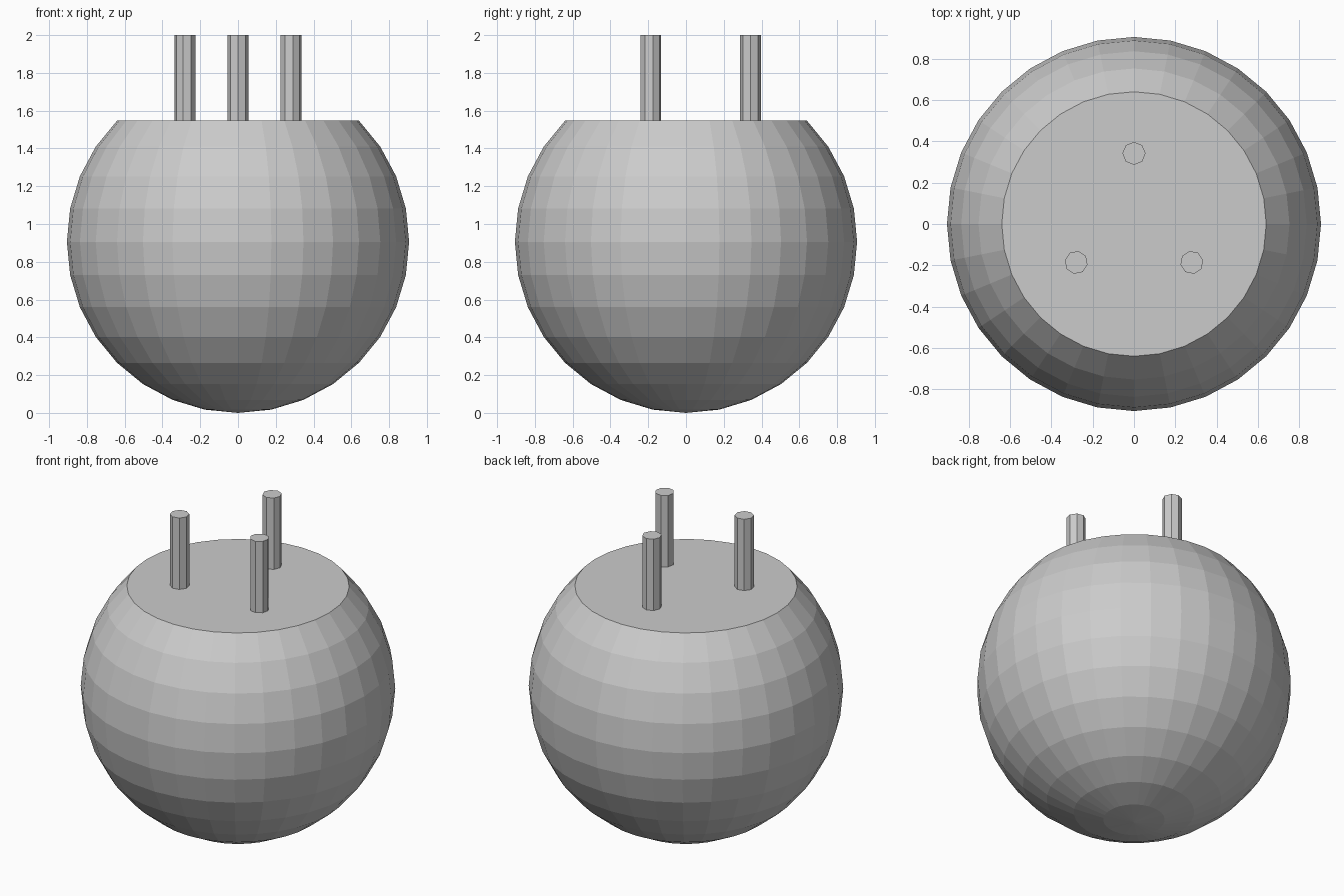
import bpy, bmesh
from math import sin, cos, pi, radians, atan2

if "Cube" in bpy.data.objects:
    bpy.data.objects.remove(bpy.data.objects["Cube"])

R = 0.906          # ball radius
TOP = R + R * sin(pi / 4)


def link(name, bm):
    mesh = bpy.data.meshes.new(name)
    bm.to_mesh(mesh)
    bm.free()
    obj = bpy.data.objects.new(name, mesh)
    bpy.context.collection.objects.link(obj)
    return obj


# Round body: faceted ball with its upper cap sliced off flat
bm = bmesh.new()
bmesh.ops.create_uvsphere(bm, u_segments=32, v_segments=16, radius=R)
bmesh.ops.translate(bm, verts=bm.verts, vec=(0, 0, R))
bmesh.ops.delete(bm, geom=[v for v in bm.verts if v.co.z > TOP + 0.01], context='VERTS')
bmesh.ops.contextual_create(bm, geom=[e for e in bm.edges if e.is_boundary])
bmesh.ops.recalc_face_normals(bm, faces=bm.faces)
link("body", bm)

# Three eight-sided pegs standing on the flat top
BASE = TOP - 0.04
for name, x, y in (("back_peg", 0, 0.342), ("left_peg", -0.28, -0.186), ("right_peg", 0.28, -0.186)):
    bm = bmesh.new()
    bmesh.ops.create_cone(bm, cap_ends=True, segments=8, radius1=0.056, radius2=0.056, depth=2 - BASE)
    peg = link(name, bm)
    peg.location = (x, y, (2 + BASE) / 2)
    peg.rotation_euler.z = atan2(y, x)
